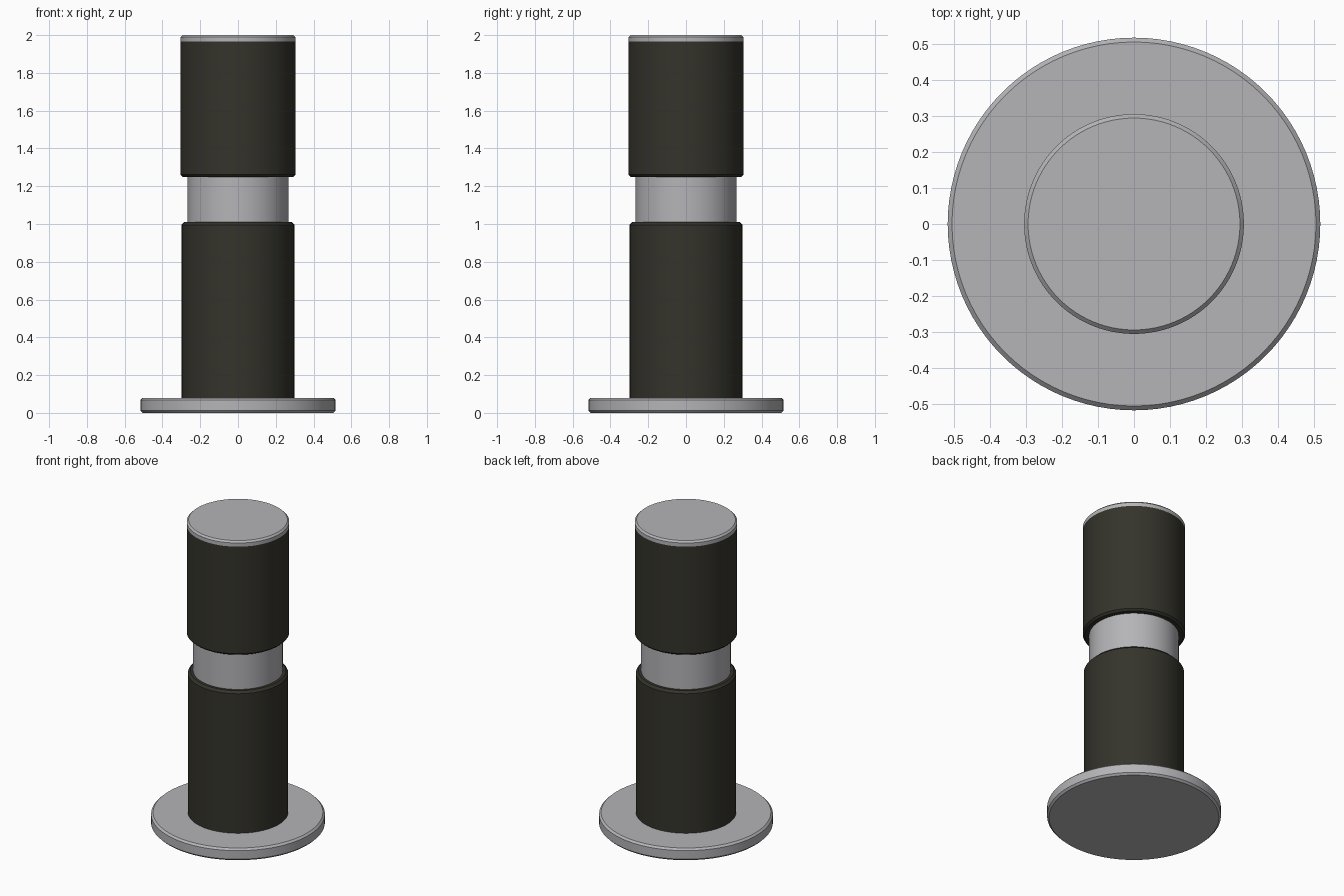
import bpy
import bmesh
import math

cube = bpy.data.objects.get("Cube")
if cube:
    bpy.data.objects.remove(cube, do_unlink=True)


def make_material(name, color):
    mat = bpy.data.materials.new(name)
    mat.use_nodes = True
    mat.diffuse_color = color
    bsdf = mat.node_tree.nodes["Principled BSDF"]
    bsdf.inputs["Base Color"].default_value = color
    bsdf.inputs["Roughness"].default_value = 0.5
    return mat


steel = make_material("satin steel", (0.46, 0.46, 0.48, 1))
rubber = make_material("dark olive", (0.034, 0.033, 0.024, 1))


def turned_part(name, radius, bottom, top, mat, chamfer=0.0, ends=()):
    """Round part whose chosen end rims are chamfered."""
    bm = bmesh.new()
    bmesh.ops.create_cone(bm, cap_ends=True, segments=96, radius1=radius,
                          radius2=radius, depth=top - bottom)
    middle = (top + bottom) / 2
    rims = [e for e in bm.edges for end in ends
            if all(v.co.z * end > 0 for v in e.verts)]
    if rims:
        bmesh.ops.bevel(bm, geom=rims, offset=chamfer, segments=1,
                        affect='EDGES')
    bmesh.ops.translate(bm, verts=bm.verts, vec=(0, 0, middle))
    mesh = bpy.data.meshes.new(name)
    bm.to_mesh(mesh)
    bm.free()
    mesh.materials.append(mat)
    obj = bpy.data.objects.new(name, mesh)
    bpy.context.collection.objects.link(obj)
    bpy.ops.object.select_all(action='DESELECT')
    obj.select_set(True)
    bpy.context.view_layer.objects.active = obj
    bpy.ops.object.shade_smooth_by_angle(angle=math.radians(30))
    return obj


BOTH, UP, DOWN = (-1, 1), (1,), (-1,)

# Mounting flange and lower sleeve
turned_part("base_flange", 0.517, 0, 0.08, steel, 0.012, BOTH)
turned_part("lower_sleeve", 0.298, 0.08, 1.01, rubber, 0.014, UP)

# Exposed shaft between the sleeves
turned_part("shaft_neck", 0.267, 1.0, 1.26, steel)

# Upper sleeve and end cap
turned_part("upper_sleeve", 0.305, 1.25, 1.965, rubber, 0.012, DOWN)
turned_part("end_cap", 0.305, 1.965, 2.0, steel, 0.011, UP)
